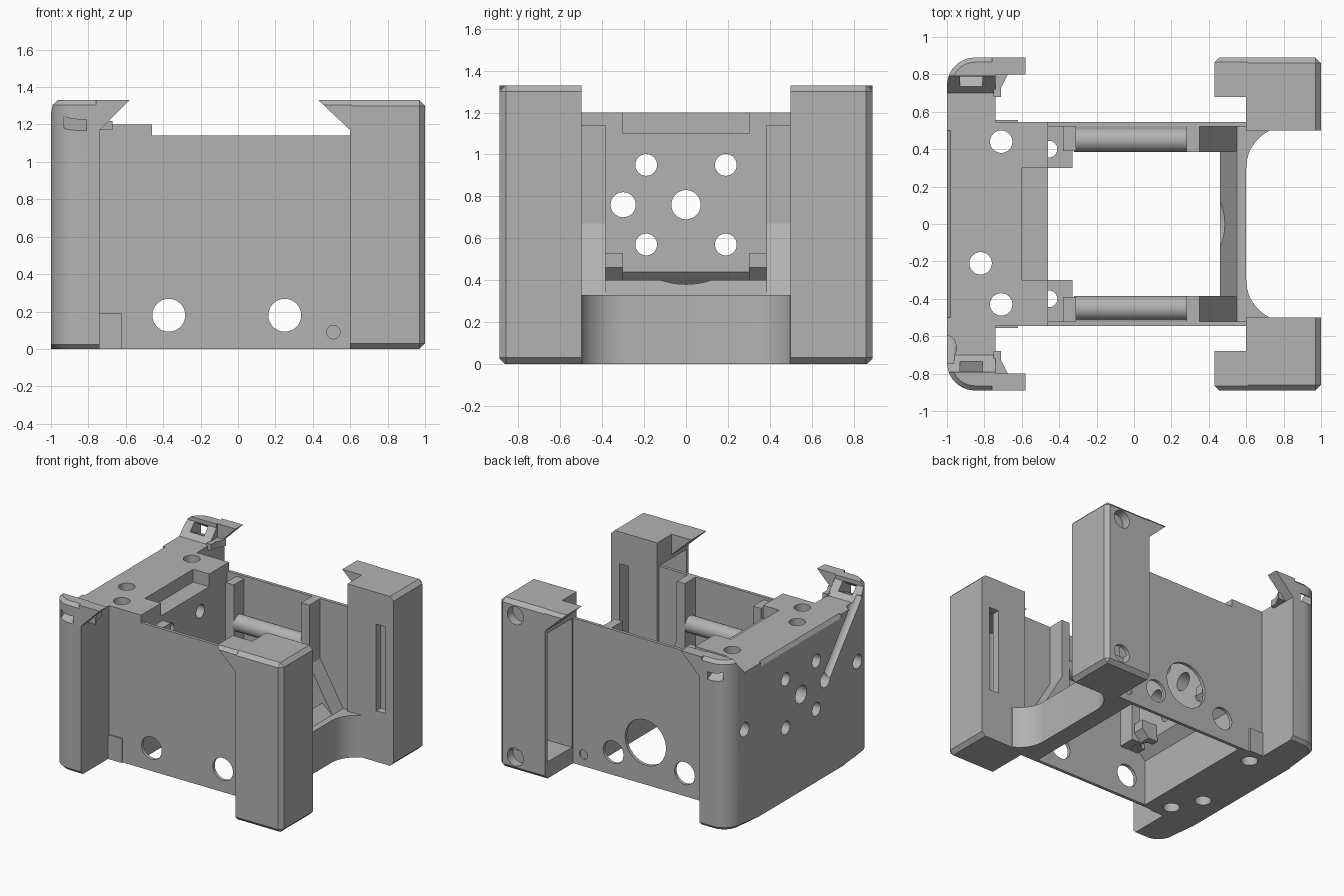
import bpy, bmesh, math
from mathutils import Matrix, Vector

cube = bpy.data.objects.get("Cube")
if cube:
    bpy.data.objects.remove(cube, do_unlink=True)

grey = bpy.data.materials.new("plain_grey")
grey.use_nodes = True
COLOUR = (0.45, 0.45, 0.45, 1)
grey.diffuse_color = COLOUR
grey.node_tree.nodes["Principled BSDF"].inputs["Base Color"].default_value = COLOUR
parts = []


def finish(name, bm):
    bmesh.ops.recalc_face_normals(bm, faces=bm.faces)
    mesh = bpy.data.meshes.new(name)
    bm.to_mesh(mesh)
    bm.free()
    mesh.materials.append(grey)
    ob = bpy.data.objects.new(name, mesh)
    bpy.context.collection.objects.link(ob)
    parts.append(ob)
    return ob


def prism(name, pts, axis, lo, hi, side=1, chamfer=None, width=0.03):
    """Extrude a 2D outline along an axis; side=-1 mirrors it in y."""
    place = {"x": lambda u, v, t: (t, u * side, v),
             "y": lambda u, v, t: (u, t * side, v),
             "z": lambda u, v, t: (u, v * side, t)}[axis]
    bm = bmesh.new()
    a = [bm.verts.new(place(u, v, lo)) for u, v in pts]
    b = [bm.verts.new(place(u, v, hi)) for u, v in pts]
    bm.faces.new(a)
    bm.faces.new(b[::-1])
    for i in range(len(a)):
        j = (i + 1) % len(a)
        bm.faces.new((a[i], a[j], b[j], b[i]))
    bmesh.ops.recalc_face_normals(bm, faces=bm.faces)
    if chamfer:
        edges = [e for e in bm.edges if chamfer(*[v.co for v in e.verts])]
        bmesh.ops.bevel(bm, geom=edges, offset=width, segments=1, affect="EDGES")
    return finish(name, bm)


def box(name, x, y, z, side=1, **kw):
    outline = [(x[0], y[0]), (x[1], y[0]), (x[1], y[1]), (x[0], y[1])]
    return prism(name, outline, "z", z[0], z[1], side, **kw)


def rod(name, start, end, radius, sides=32):
    a, b = Vector(start), Vector(end)
    turn = (b - a).to_track_quat("Z", "Y").to_matrix().to_4x4()
    bm = bmesh.new()
    bmesh.ops.create_cone(bm, cap_ends=True, segments=sides, radius1=radius,
                          radius2=radius, depth=(b - a).length,
                          matrix=Matrix.Translation((a + b) / 2) @ turn)
    return finish(name, bm)


def cut(ob, *cutters):
    for c in cutters:
        m = ob.modifiers.new("cut", "BOOLEAN")
        m.operation, m.solver, m.object = "DIFFERENCE", "EXACT", c
    dg = bpy.context.evaluated_depsgraph_get()
    mesh = bpy.data.meshes.new_from_object(ob.evaluated_get(dg))
    ob.modifiers.clear()
    ob.data = mesh
    for c in cutters:
        parts.remove(c)
        bpy.data.objects.remove(c, do_unlink=True)


def arc(cx, cy, r, a0, a1, n):
    angles = [math.radians(a0 + (a1 - a0) * i / n) for i in range(n + 1)]
    return [(cx + r * math.cos(a), cy + r * math.sin(a)) for a in angles]


# End slab with recess, vertical holes and the hole pattern
slab = prism("end_slab", [(-1, 0), (-.54, 0), (-.54, .36), (-.46, .44), (-.46, 1.2),
                          (-.98, 1.2), (-1, 1.17)], "y", -.545, .545)
tools = [box("recess", (-.6, -.4), (-.3, .3), (1.1, 1.3))]
for x, y in ((-.71, .44), (-.71, -.43), (-.82, -.21)):
    tools.append(rod("hole", (x, y, -.1), (x, y, 1.3), .06))
for y, z, r in ((0, .76, .07), (-.3, .76, .06), (.19, .95, .052), (-.19, .95, .052),
                (.19, .57, .052), (-.19, .57, .052)):
    tools.append(rod("hole", (-1.1, y, z), (-.3, y, z), r))
tools.append(rod("groove", (-1, -.3, .76), (-1, -.7, 1.25), .05))
cut(slab, *tools)

# Crossbar with concave corners and a dished sloping lip
half = [(.46, .53), (.72, .53)] + arc(.82, .3, .22, 117, 180, 10)
bar = prism("crossbar", half + [(x, -y) for x, y in reversed(half)], "z", 0, .33)
lip = prism("crossbar_lip", [(.46, .32), (.55, .32), (.55, .33), (.46, .4)], "y", -.53, .53)
cut(lip, rod("dish", (.4, 0, .76), (.7, 0, .76), .38, 64))


def outer_edges(a, b):
    """Edges of a front post lying on its outer sides."""
    mx, my, mz = abs(a.x + b.x) / 2, abs(a.y + b.y) / 2, abs(a.z - b.z)
    if mz > .1:
        return mx > .99 and my > .88
    return mx > .99 or my > .88


for s, tag in ((1, "back"), (-1, "front")):
    # Thin side wall
    wall = prism(tag + "_wall", [(-.75, 0), (.62, 0), (.62, 1.14), (-.46, 1.14),
                                 (-.46, 1.2), (-.75, 1.2)], "y", .52, .545, s)
    holes = [(-.37, .18, .088), (.25, .18, .088), (.51, .09, .036)]
    if s > 0:
        holes.append((-.03, .33, .178))
    cut(wall, *[rod("hole", (x, s * .4, z), (x, s * .7, z), r) for x, z, r in holes])
    box(tag + "_foot_pad", (-.74, -.62), (.5, .557), (0, .19), s)

    # Post at the slab end, rounded outside, stepped on top
    plan = [(-.74, .5), (-.74, .89)] + arc(-.85, .74, .15, 90, 180, 10) + [(-1, .5)]
    post = prism(tag + "_slab_post", plan, "z", 0, 1.33, s, width=.025,
                 chamfer=lambda a, b: abs(a.z - b.z) < .01 and
                 min(abs(a.y), abs(b.y)) > .7)
    tools = [prism("step", [(.4, 1.2), (.7, 1.2), (.79, 1.3), (.79, 1.5), (.4, 1.5)],
                   "x", -1.2, -.5, s),
             prism("strap_slot", [(.71, 1.25), (.77, 1.31), (.93, 1.2), (.93, 1.15)],
                   "x", -.93, -.81, s),
             rod("side_hole", (-1.1, s * .7, .75), (-.8, s * .7, .75), .055)]
    if s < 0:
        tools.append(rod("groove", (-1, -.3, .76), (-1, -.72, 1.27), .05))
    cut(post, *tools)
    prism(tag + "_slab_post_flange", [(-.76, 1.17), (-.74, 1.17), (-.58, 1.33),
                                      (-.76, 1.33)], "y", .8, .89, s)
    prism(tag + "_slab_post_web", [(-.75, .68), (-.71, .68), (-.71, .73), (-.67, .81),
                                   (-.75, .81)], "z", 1.17, 1.22, s)

    # Post at the open end, hollow, with a flange on top
    post = box(tag + "_open_post", (.6, 1), (.5, .89), (0, 1.33), s, chamfer=outer_edges)
    pocket = box("pocket", (.5, .93), (.56, .86), (.13, 1.14), s)
    slot = box("slot", (.85, 1.1), (.41, .49), (.4, 1.08), s)
    link = box("link", (.85, .93), (.45, .6), (.4, 1.08), s)
    tools = [pocket, link]
    if s > 0:
        tools += [rod("screw_hole", (.86, .82, z), (.86, 1, z), .07) for z in (.11, 1.22)]
    cut(post, *tools)
    prism(tag + "_open_post_flange", [(.61, 1.16), (.6, 1.17), (.43, 1.33), (.61, 1.33)],
          "y", .68, .89, s, width=.025,
          chamfer=lambda a, b: abs(a.y) > .88 and abs(b.y) > .88
          and min(a.z, b.z) > 1.32)

    # Pointed bulge on the post's inner side, tapering at both ends
    base = [(.999, .51), (.999, .5), (.94, .395)] + arc(.82, .3, .22, 50, 117, 8)
    base.append((.72, .51))
    bm = bmesh.new()
    rings = []
    steps = [math.sin(math.pi / 2 * i / 8) for i in range(9)]
    rows = [(.16 + .22 * (1 - math.sqrt(1 - t * t)), t) for t in steps]
    rows += [(1.32 - (z - .16), t) for z, t in reversed(rows)]
    for z, t in rows:
        k = max(t, .03)
        rings.append([bm.verts.new((x, s * (.515 - (.515 - y) * k), z)) for x, y in base])
    for lo, hi in zip(rings, rings[1:]):
        for i in range(len(lo)):
            j = (i + 1) % len(lo)
            bm.faces.new((lo[i], lo[j], hi[j], hi[i]))
    bm.faces.new(rings[0])
    bm.faces.new(rings[-1])
    bulge = finish(tag + "_post_bulge", bm)
    cut(bulge, slot, box("link", (.85, .93), (.45, .6), (.4, 1.08), s))

    # Inner ribs, round bar, corner block and sloped brace
    box(tag + "_rib_a", (-.38, -.31), (.39, .53), (.4, 1.12), s)
    box(tag + "_rib_b", (.28, .35), (.385, .53), (.3, 1.14), s)
    rod(tag + "_round_bar", (-.32, s * .45, .8), (.29, s * .45, .8), .065)
    block = prism(tag + "_corner_block", [(-.47, .4), (-.39, .4), (-.33, .46), (-.33, .53),
                                          (-.47, .53)], "y", .3, .53, s)
    cut(block, rod("hole", (-.455, s * .4, .3), (-.455, s * .4, .6), .045))
    prism(tag + "_brace", [(.35, .3), (.55, .3), (.55, .33), (.35, .67)], "y", .385, .53, s)

# Smooth the round surfaces, keep edges sharp
for ob in bpy.context.selected_objects:
    ob.select_set(False)
for ob in parts:
    ob.select_set(True)
bpy.context.view_layer.objects.active = parts[0]
bpy.ops.object.shade_smooth_by_angle(angle=math.radians(30))
